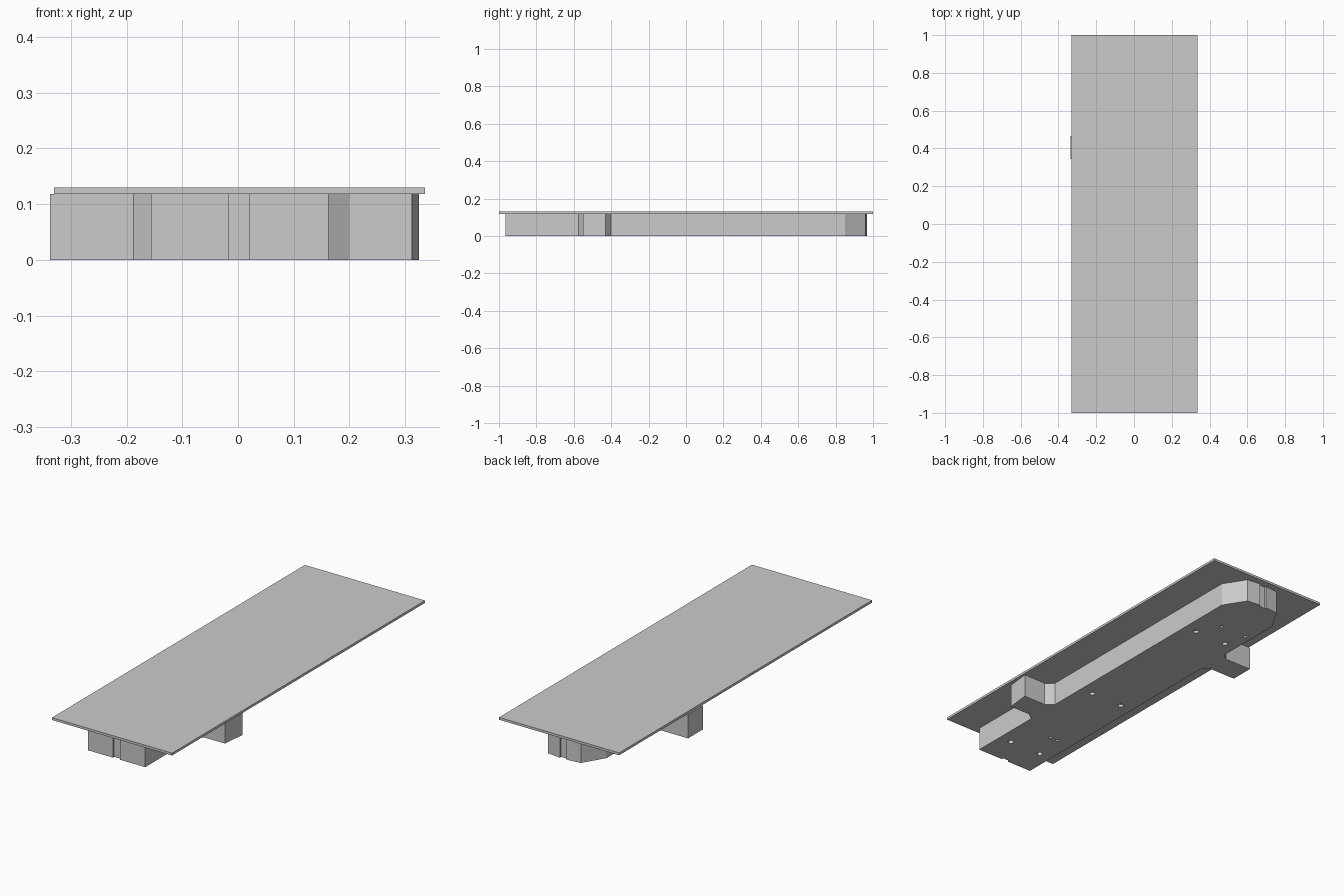
import bpy, bmesh

if "Cube" in bpy.data.objects:
    bpy.data.objects.remove(bpy.data.objects["Cube"])

def prism(name, pts, z0, z1):
    """Extrude a flat outline from z0 to z1."""
    bm = bmesh.new()
    face = bm.faces.new([bm.verts.new((x, y, z0)) for x, y in pts])
    top = bmesh.ops.extrude_face_region(bm, geom=[face])
    verts = [g for g in top["geom"] if isinstance(g, bmesh.types.BMVert)]
    bmesh.ops.translate(bm, verts=verts, vec=(0, 0, z1 - z0))
    bmesh.ops.recalc_face_normals(bm, faces=bm.faces)
    mesh = bpy.data.meshes.new(name)
    bm.to_mesh(mesh)
    bm.free()
    ob = bpy.data.objects.new(name, mesh)
    bpy.context.collection.objects.link(ob)
    return ob

# thin top plate
prism("top_plate", [(-0.33, -1), (0.335, -1), (0.335, 1), (-0.33, 1)], 0.118, 0.13)

# body outline with two side arms, tapered back end and small end notches
outline = [
    (-0.156, -0.965), (-0.017, -0.965), (-0.017, -0.955), (0.021, -0.955),
    (0.021, -0.965), (0.162, -0.965),
    (0.162, -0.575), (0.20, -0.55), (0.312, -0.55), (0.325, -0.43),   # right arm
    (0.20, -0.43), (0.162, -0.40),
    (0.162, 0.85), (0.093, 0.96),                                     # back end
    (0.021, 0.968), (0.021, 0.958), (-0.017, 0.958), (-0.017, 0.968),
    (-0.09, 0.96), (-0.156, 0.85),
    (-0.156, 0.49), (-0.187, 0.465), (-0.337, 0.465),                 # left arm
    (-0.337, 0.345), (-0.187, 0.345), (-0.156, 0.32),
]
body = prism("lower_body", outline, 0, 0.118)

# shallow screw holes in the underside
holes = [(x, y, 0.014) for y in (0.575, -0.203, -0.81) for x in (0.093, -0.087)]
holes += [(0.03, 0.69, 0.008), (-0.118, 0.69, 0.008),
          (-0.025, -0.655, 0.008), (-0.067, -0.655, 0.008)]
bm = bmesh.new()
for x, y, r in holes:
    new = bmesh.ops.create_cone(bm, cap_ends=True, segments=12, radius1=r, radius2=r, depth=0.03)
    bmesh.ops.translate(bm, verts=new["verts"], vec=(x, y, 0))
mesh = bpy.data.meshes.new("hole_cutter")
bm.to_mesh(mesh)
bm.free()
cutter = bpy.data.objects.new("hole_cutter", mesh)
bpy.context.collection.objects.link(cutter)
cutter.hide_render = True

mod = body.modifiers.new("holes", "BOOLEAN")
mod.object = cutter
mod.operation = "DIFFERENCE"
mod.solver = "EXACT"
bpy.context.view_layer.objects.active = body
bpy.ops.object.modifier_apply(modifier=mod.name)
bpy.data.objects.remove(cutter)
